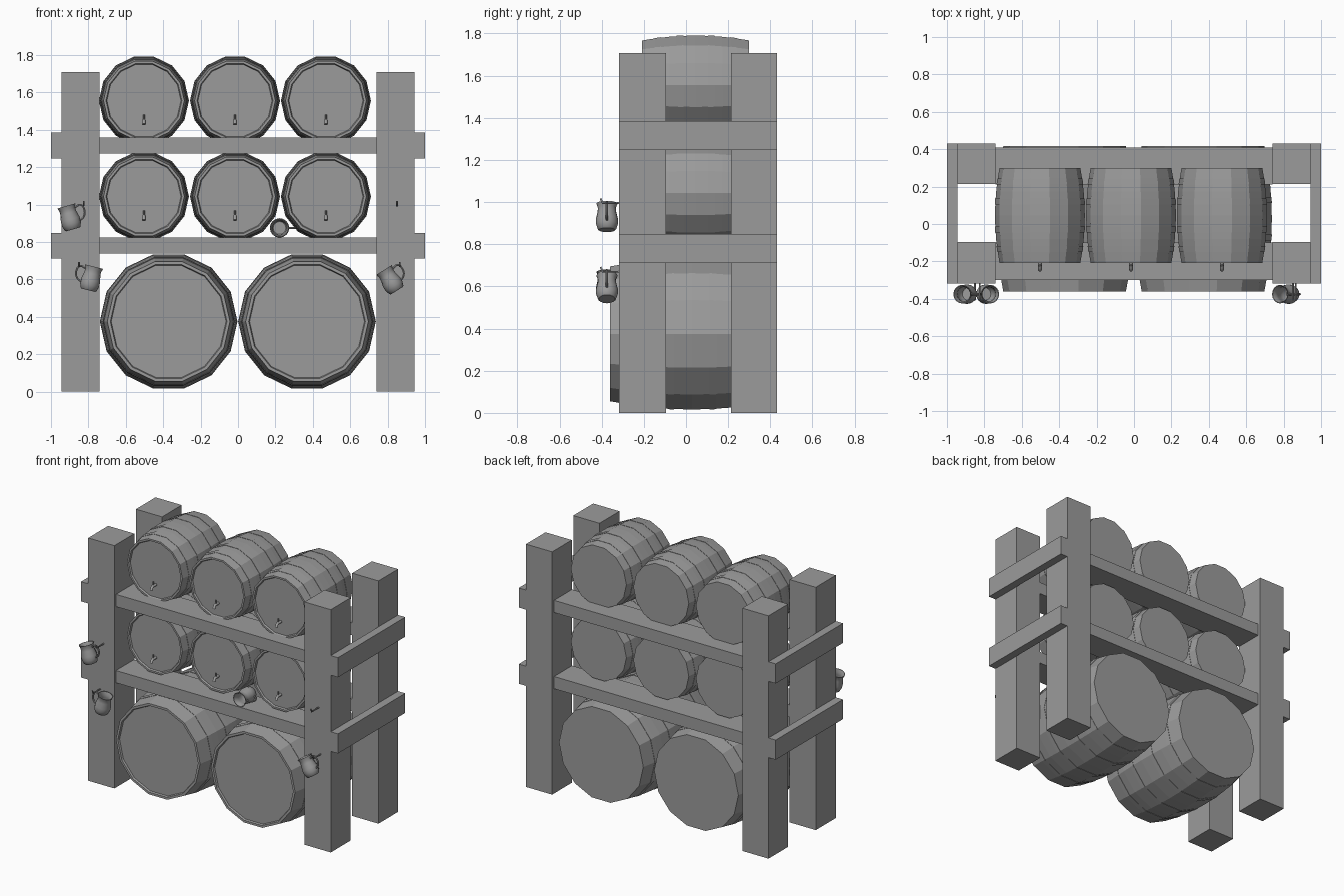
import bpy, bmesh
from math import sin, cos, pi, radians
from mathutils import Vector, Matrix

cube = bpy.data.objects.get("Cube")
if cube:
    bpy.data.objects.remove(cube, do_unlink=True)

grey = bpy.data.materials.new("plain_grey")
grey.use_nodes = True
colour = (0.33, 0.33, 0.33, 1)
grey.diffuse_color = colour
grey.node_tree.nodes["Principled BSDF"].inputs["Base Color"].default_value = colour


def finish(name, bm, matrix=Matrix()):
    bmesh.ops.recalc_face_normals(bm, faces=bm.faces)
    mesh = bpy.data.meshes.new(name)
    bm.to_mesh(mesh)
    bm.free()
    mesh.materials.append(grey)
    obj = bpy.data.objects.new(name, mesh)
    bpy.context.collection.objects.link(obj)
    obj.matrix_world = matrix
    return obj


def box(name, lo, hi):
    bm = bmesh.new()
    bmesh.ops.create_cube(bm, size=1)
    lo, hi = Vector(lo), Vector(hi)
    for v in bm.verts:
        v.co = Vector(((lo[i] + hi[i]) / 2 + v.co[i] * (hi[i] - lo[i]) for i in range(3)))
    return finish(name, bm)


def lathe(name, profile, sides, matrix, closed=False):
    """Turn (radius, height) points around local z; cap the ends or close the loop."""
    bm = bmesh.new()
    rings = [[bm.verts.new((r * cos(2 * pi * i / sides), r * sin(2 * pi * i / sides), h))
              for i in range(sides)] for r, h in profile]
    pairs = list(zip(rings, rings[1:]))
    if closed:
        pairs.append((rings[-1], rings[0]))
    else:
        bm.faces.new(rings[0])
        bm.faces.new(rings[-1])
    for a, b in pairs:
        for i in range(sides):
            j = (i + 1) % sides
            bm.faces.new((a[i], a[j], b[j], b[i]))
    return finish(name, bm, matrix)


def tube(name, points, radius, matrix=Matrix(), smooth=True):
    """A round rod following a few points."""
    curve = bpy.data.curves.new(name, "CURVE")
    curve.dimensions = "3D"
    curve.bevel_depth = radius
    curve.bevel_resolution = 1
    curve.use_fill_caps = True
    curve.resolution_u = 4
    spline = curve.splines.new("BEZIER" if smooth else "POLY")
    pts = spline.bezier_points if smooth else spline.points
    pts.add(len(points) - 1)
    for p, co in zip(pts, points):
        if smooth:
            p.co = co
            p.handle_left_type = p.handle_right_type = "AUTO"
        else:
            p.co = (*co, 1)
    curve.materials.append(grey)
    obj = bpy.data.objects.new(name, curve)
    bpy.context.collection.objects.link(obj)
    obj.matrix_world = matrix
    bpy.ops.object.select_all(action="DESELECT")
    obj.select_set(True)
    bpy.context.view_layer.objects.active = obj
    bpy.ops.object.convert(target="MESH")
    return bpy.context.object


# Rack: posts, side rails and shelf beams
LEVELS = {"lower": 0.78, "upper": 1.316}
for side, s in (("left", 1), ("right", -1)):
    for end, y0, y1 in (("front", -0.317, -0.095), ("back", 0.213, 0.431)):
        xs = sorted((s * 0.74, s * 0.944))
        box(f"{side}_{end}_post", (xs[0], y0, 0), (xs[1], y1, 1.708))
    for level, z in LEVELS.items():
        xs = sorted((s * 0.944, s))
        box(f"{side}_{level}_rail", (xs[0], -0.317, z - 0.069), (xs[1], 0.431, z + 0.069))
for level, z in LEVELS.items():
    for end, y0, y1 in (("front", -0.3, -0.1), ("back", 0.21, 0.41)):
        box(f"{level}_{end}_beam", (-0.74, y0, z - 0.043), (0.74, y1, z + 0.043))


# Barrels: bulged staves, recessed front head and thin hoops
def barrel(name, x, y, z, half, r_mid, r_end, r_head, hoops):
    # local z points to the front
    matrix = Matrix.Translation((x, y, z)) @ Matrix.Rotation(pi / 2, 4, "X")

    def radius(h):
        return r_mid - (r_mid - r_end) * (h / half) ** 2

    steps = [half * i / 4 for i in range(-4, 5)]
    profile = [(radius(h), h) for h in steps]
    profile += [(r_head, half), (r_head - 0.005, half - 0.012)]
    lathe(name, profile, 14, matrix)
    for h in hoops:
        for s in (-1, 1):
            a, b = s * h - 0.016, s * h + 0.016
            lathe(name + "_hoop", [(radius(a) - 0.01, a), (radius(a) + 0.002, a),
                                   (radius(b) + 0.002, b), (radius(b) - 0.01, b)],
                  14, matrix, closed=True)


for x in (-0.371, 0.369):
    barrel("large_barrel", x, 0.028, 0.375, 0.388, 0.368, 0.328, 0.312, (0.1, 0.27))

for row, z in (("middle", 1.043), ("top", 1.556)):
    for x in (-0.503, -0.016, 0.47):
        barrel(row + "_barrel", x, 0.046, z, 0.254, 0.24, 0.216, 0.203, (0.075, 0.18))
        # Tap: pipe, spout and turning key
        t = Matrix.Translation((x, -0.19, z - 0.105))
        tube("tap_pipe", [(0, 0, 0), (0, -0.045, 0), (0, -0.056, -0.022)], 0.01, t, False)
        tube("tap_key", [(0, -0.03, 0), (0, -0.034, 0.03)], 0.005, t, False)


# Mugs: hollow turned body with a loop handle
MUG = [(0.038, -0.065), (0.044, -0.06), (0.052, -0.035), (0.052, -0.01), (0.044, 0.025),
       (0.043, 0.045), (0.05, 0.065), (0.046, 0.065), (0.038, 0.045), (0.039, 0.025),
       (0.046, -0.01), (0.045, -0.035), (0.034, -0.055)]
HANDLE = [(0.046, 0, -0.03), (0.074, 0, -0.015), (0.087, 0, 0.02),
          (0.075, 0, 0.05), (0.042, 0, 0.045)]


def mug(name, place, turn):
    matrix = Matrix.Translation(place) @ turn
    parts = [lathe(name, MUG, 16, matrix), tube(name + "_handle", HANDLE, 0.006, matrix)]
    bpy.ops.object.select_all(action="DESELECT")
    for p in parts:
        p.select_set(True)
    bpy.context.view_layer.objects.active = parts[0]
    bpy.ops.object.shade_smooth_by_angle(angle=radians(40))


def lean(degrees):
    return Matrix.Rotation(radians(degrees), 4, "Y")


flip = Matrix.Rotation(pi, 4, "Z")
mug("upper_right_mug", (-0.9, -0.375, 0.93), lean(-16))
mug("lower_right_mug", (-0.785, -0.375, 0.605), lean(14) @ flip)
mug("lower_left_mug", (0.815, -0.375, 0.595), lean(-32))
mug("shelf_mug", (0.222, -0.235, 0.875), Matrix.Rotation(pi / 2, 4, "X"))

# Hooks on the front posts
for x, z in ((-0.825, 0.995), (-0.85, 0.67), (0.865, 0.67), (0.85, 0.995)):
    tube("mug_hook", [(x, -0.31, z), (x, -0.395, z), (x, -0.405, z + 0.022)], 0.005, smooth=False)
